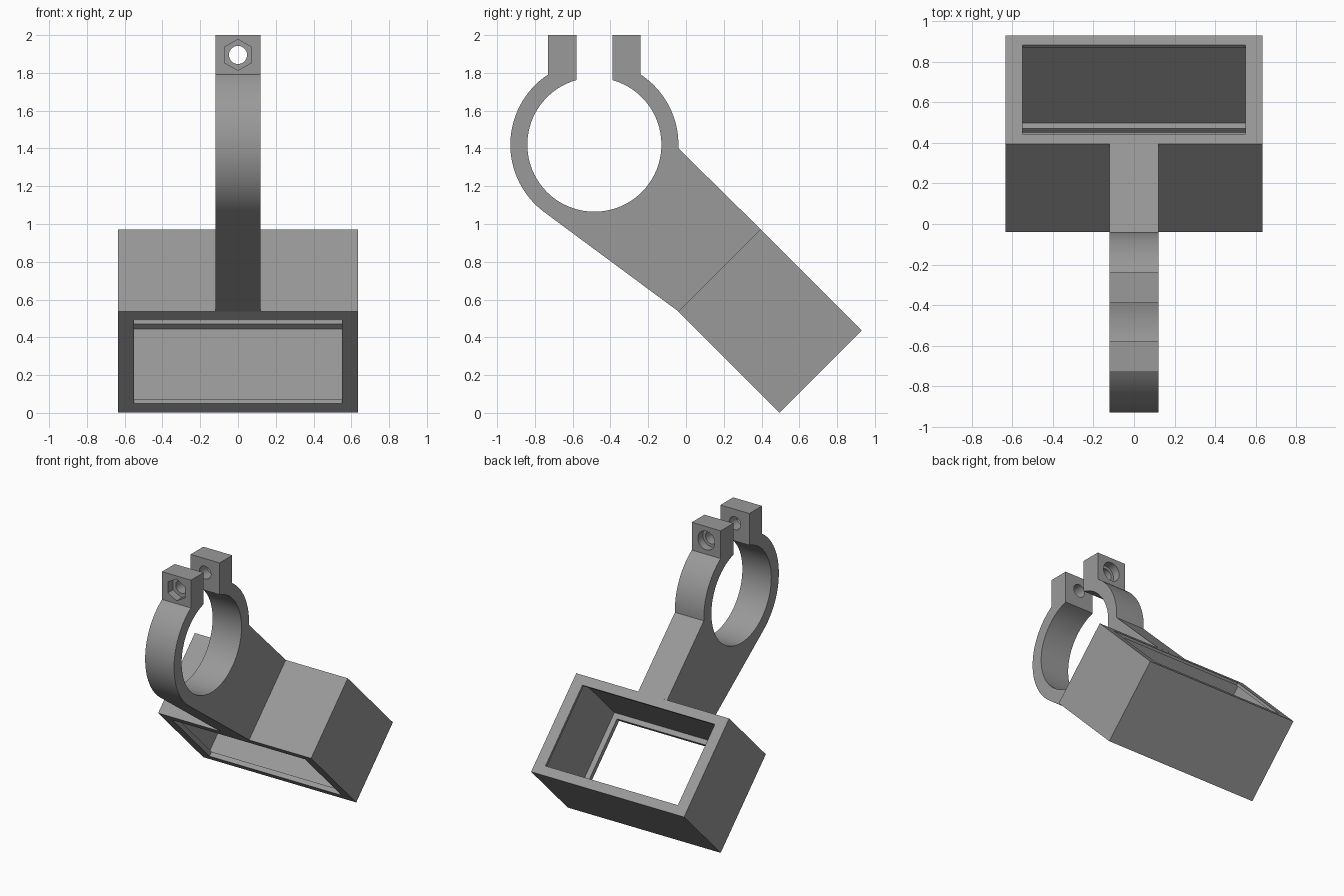
import bpy, bmesh, math
from mathutils import Vector

if "Cube" in bpy.data.objects:
    bpy.data.objects.remove(bpy.data.objects["Cube"])

grey = bpy.data.materials.new("mid grey")
grey.diffuse_color = (0.32, 0.32, 0.32, 1)
grey.use_nodes = True
grey.node_tree.nodes["Principled BSDF"].inputs["Base Color"].default_value = grey.diffuse_color


def finish(name, bm):
    bmesh.ops.recalc_face_normals(bm, faces=bm.faces)
    me = bpy.data.meshes.new(name)
    bm.to_mesh(me)
    bm.free()
    ob = bpy.data.objects.new(name, me)
    bpy.context.collection.objects.link(ob)
    me.materials.append(grey)
    return ob


# --- Tilted frame housing: rectangular loops swept along the tunnel axis ---
S = math.sqrt(0.5)
HALF_X, LENGTH, HEIGHT = 0.635, 0.615, 0.757
corner = Vector((0, -0.04, 0.537))     # upper front edge of the housing
along = Vector((0, S, S))              # tunnel axis
across = Vector((0, S, -S))            # toward the lower wall

# (distance along tunnel, side inset, top/bottom inset): outside, then inside with lips
section = [(0, 0, 0), (LENGTH, 0, 0),
           (LENGTH, 0.085, 0.068), (LENGTH - 0.02, 0.085, 0.068),
           (LENGTH - 0.02, 0.045, 0.03), (0.035, 0.045, 0.03),
           (0.035, 0.085, 0.068), (0, 0.085, 0.068)]
bm = bmesh.new()
loops = []
for u, dx, dw in section:
    x = HALF_X - dx
    loops.append([bm.verts.new(corner + along * u + across * w + Vector((sx * x, 0, 0)))
                  for sx, w in ((-1, dw), (1, dw), (1, HEIGHT - dw), (-1, HEIGHT - dw))])
for i, a in enumerate(loops):
    b = loops[(i + 1) % len(loops)]
    for j in range(4):
        k = (j + 1) % 4
        bm.faces.new((a[j], a[k], b[k], b[j]))
finish("frame_housing", bm)

# --- Arm with split clamp ring and two lugs: one side profile extruded in x ---
CY, CZ, R_OUT, R_IN, HALF_W = -0.485, 1.42, 0.445, 0.355, 0.12


def arc(r, a0, a1, n):
    return [(CY + r * math.cos(math.radians(a0 + (a1 - a0) * i / n)),
             CZ + r * math.sin(math.radians(a0 + (a1 - a0) * i / n))) for i in range(n + 1)]


lug = math.degrees(math.acos(0.245 / R_OUT))
gap = math.degrees(math.acos(0.095 / R_IN))
profile = [(-0.04, 0.537), (0.395, 0.972)]
profile += arc(R_OUT, -2.5, lug, 16)
profile += [(-0.24, 2.0), (-0.39, 2.0)]
profile += arc(R_IN, gap, -180 - gap, 72)
profile += [(-0.58, 2.0), (-0.73, 2.0)]
profile += arc(R_OUT, 180 - lug, 233, 30)

bm = bmesh.new()
face = bm.faces.new([bm.verts.new((-HALF_W, y, z)) for y, z in profile])
ext = bmesh.ops.extrude_face_region(bm, geom=[face])
bmesh.ops.translate(bm, vec=(2 * HALF_W, 0, 0),
                    verts=[v for v in ext["geom"] if isinstance(v, bmesh.types.BMVert)])
arm = finish("clamp_arm", bm)


# --- Bolt hole, hexagonal nut pocket and round bolt head recess ---
def cut(name, sides, r, y0, y1):
    bm = bmesh.new()
    rings = [[bm.verts.new((r * math.sin(2 * math.pi * i / sides), y,
                            1.895 + r * math.cos(2 * math.pi * i / sides)))
              for i in range(sides)] for y in (y0, y1)]
    for ring in rings:
        bm.faces.new(ring)
    for i in range(sides):
        j = (i + 1) % sides
        bm.faces.new((rings[0][i], rings[0][j], rings[1][j], rings[1][i]))
    cutter = finish(name, bm)
    cutter.hide_render = True
    cutter.hide_set(True)
    mod = arm.modifiers.new(name, 'BOOLEAN')
    mod.operation, mod.solver, mod.object = 'DIFFERENCE', 'EXACT', cutter


cut("bolt_hole_cutter", 32, 0.048, -0.9, -0.1)
cut("nut_pocket_cutter", 6, 0.082, -0.9, -0.67)
cut("bolt_head_cutter", 32, 0.07, -0.30, -0.1)

# Apply the cuts, discard the cutters, then smooth the round surfaces
bpy.context.view_layer.update()
evaluated = arm.evaluated_get(bpy.context.evaluated_depsgraph_get())
arm.data = bpy.data.meshes.new_from_object(evaluated)
arm.modifiers.clear()
for ob in [o for o in bpy.data.objects if o.name.endswith("_cutter")]:
    bpy.data.objects.remove(ob)
bpy.ops.object.select_all(action='DESELECT')
arm.select_set(True)
bpy.context.view_layer.objects.active = arm
bpy.ops.object.shade_smooth_by_angle(angle=math.radians(25))
